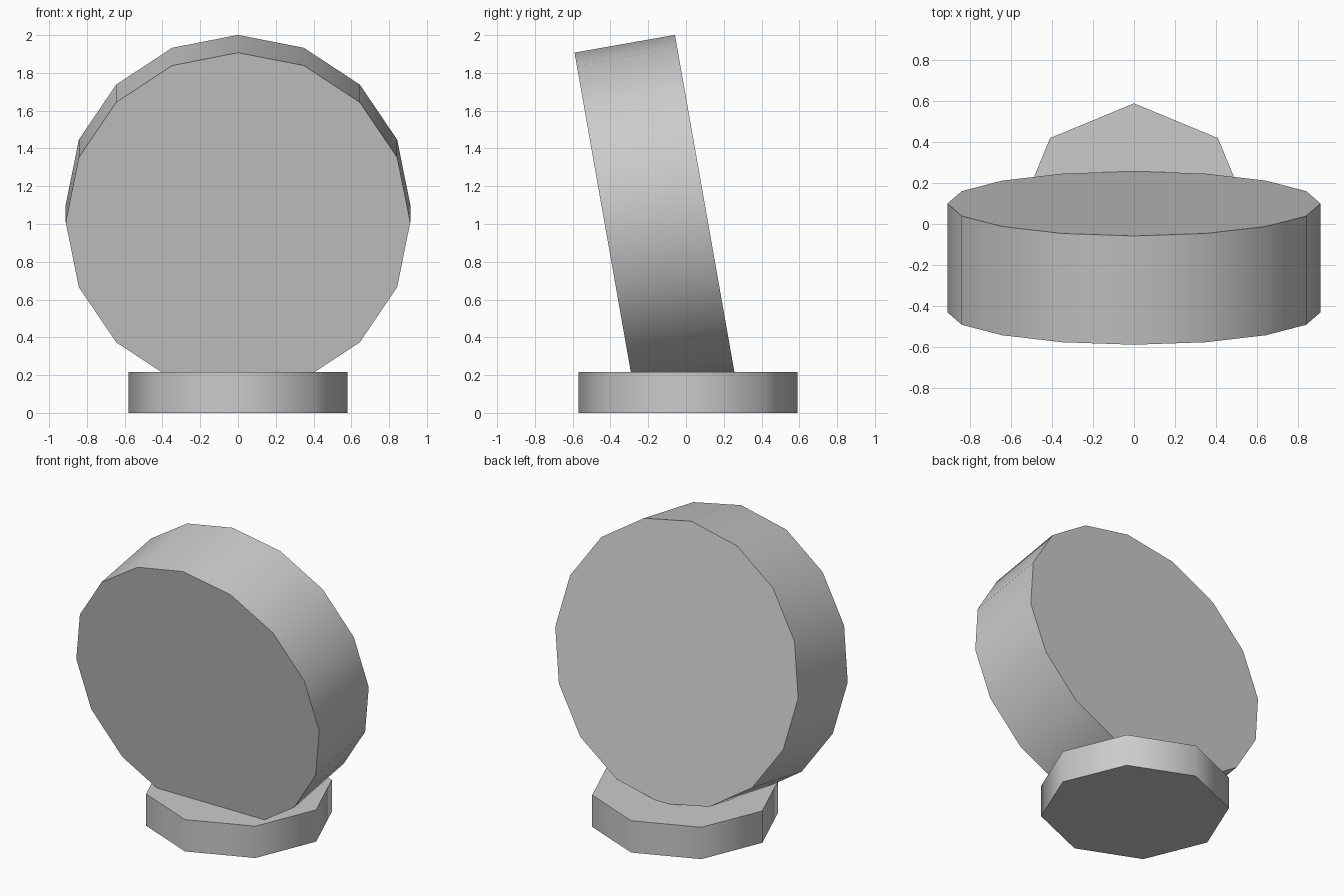
import bpy
from math import radians

cube = bpy.data.objects.get("Cube")
if cube:
    bpy.data.objects.remove(cube, do_unlink=True)

# Single plain grey
grey = bpy.data.materials.new("plain_grey")
grey.use_nodes = True
colour = (0.6, 0.6, 0.6, 1)
grey.diffuse_color = colour
grey.node_tree.nodes["Principled BSDF"].inputs["Base Color"].default_value = colour


def drum(name, sides, radius, depth, location, tilt=0):
    """Capped cylinder with a smooth rim and sharp cap edges."""
    bpy.ops.mesh.primitive_cylinder_add(
        vertices=sides, radius=radius, depth=depth,
        location=location, rotation=(radians(tilt), 0, 0))
    part = bpy.context.object
    part.name = name
    part.data.materials.append(grey)
    bpy.ops.object.shade_smooth_by_angle(angle=radians(60))
    return part


# Octagonal foot
drum("base", 8, 0.58, 0.216, (0, 0.01, 0.108))

# Thick round disc, leaning forward and sunk into the foot
drum("tilted_disc", 16, 0.912, 0.54, (0, -0.166, 1.056), tilt=100)
